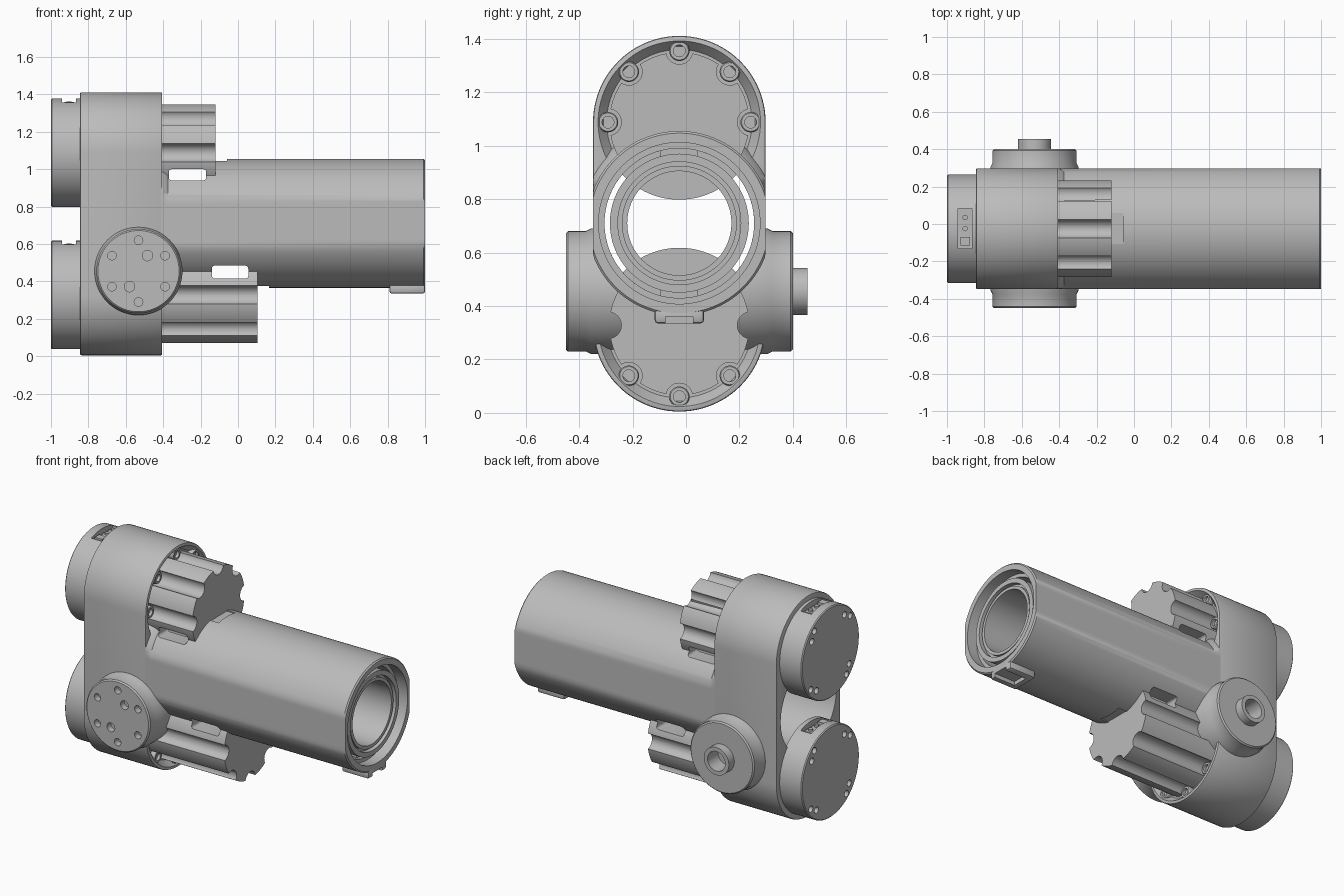
import bpy, bmesh, math
from mathutils import Matrix, Vector

CY = -0.025                      # shared centre plane of the body
LOW, MID, HIGH = 0.328, 0.71, 1.088   # heights of lower motor, barrel, upper motor

cube = bpy.data.objects.get("Cube")
if cube:
    bpy.data.objects.remove(cube, do_unlink=True)

grey = bpy.data.materials.new("plain grey")
grey.use_nodes = True
color = (0.5, 0.5, 0.5, 1)
grey.diffuse_color = color
grey.node_tree.nodes["Principled BSDF"].inputs["Base Color"].default_value = color


def finish(name, bm):
    bmesh.ops.remove_doubles(bm, verts=bm.verts, dist=1e-5)
    bmesh.ops.recalc_face_normals(bm, faces=bm.faces)
    mesh = bpy.data.meshes.new(name)
    bm.to_mesh(mesh)
    bm.free()
    mesh.materials.append(grey)
    obj = bpy.data.objects.new(name, mesh)
    bpy.context.collection.objects.link(obj)
    return obj


def lathe(name, profile, centre, axis="X", ring=False, steps=96, flat=None):
    """Turn (along, radius) points about X or Y; flat clamps the sides."""
    bm = bmesh.new()
    vs = [bm.verts.new((a, 0, r)) for a, r in profile]
    pairs = list(zip(vs, vs[1:])) + ([(vs[-1], vs[0])] if ring else [])
    es = [bm.edges.new(p) for p in pairs]
    bmesh.ops.spin(bm, geom=vs + es, cent=(0, 0, 0), axis=(1, 0, 0),
                   angle=math.tau, steps=steps, use_duplicate=False)
    if flat:
        for v in bm.verts:
            v.co.y = max(-flat, min(flat, v.co.y))
    if axis == "Y":
        bm.transform(Matrix.Rotation(math.pi / 2, 4, "Z"))
    bm.transform(Matrix.Translation(centre))
    return finish(name, bm)


def rod(name, a, b, r, centre, axis="X", steps=96):
    return lathe(name, [(a, 0), (a, r), (b, r), (b, 0)], centre, axis, steps=steps)


def box(name, lo, hi):
    bm = bmesh.new()
    bmesh.ops.create_cube(bm, size=1)
    lo, hi = Vector(lo), Vector(hi)
    for v in bm.verts:
        v.co = [(l + h) / 2 + c * (h - l) for l, h, c in zip(lo, hi, v.co)]
    return finish(name, bm)


def apply(obj, kind, **settings):
    mod = obj.modifiers.new(kind.lower(), kind)
    for key, value in settings.items():
        setattr(mod, key, value)
    bpy.context.view_layer.objects.active = obj
    bpy.ops.object.modifier_apply(modifier=mod.name)


def cut(obj, cutter):
    apply(obj, "BOOLEAN", operation="DIFFERENCE", solver="EXACT", object=cutter)
    bpy.data.objects.remove(cutter, do_unlink=True)


def cut_bore(obj):
    cut(obj, rod("bore_cutter", -0.9, 0.6, 0.28, (0, CY, MID)))


def around(z, radius, degrees):
    a = math.radians(degrees)
    return (0, CY + radius * math.cos(a), z + radius * math.sin(a))


# Housing: upright rounded block with a through bore and two tapered seats
bm = bmesh.new()
outline = []
for z, start in ((HIGH, 0), (LOW, 180)):
    for i in range(49):
        _, y, zz = around(z, 0.323, start + i * 180 / 48)
        outline.append(bm.verts.new((-0.845, y, zz)))
face = bm.faces.new(outline)
new = bmesh.ops.extrude_face_region(bm, geom=[face])["geom"]
bmesh.ops.translate(bm, vec=(0.44, 0, 0),
                    verts=[v for v in new if isinstance(v, bmesh.types.BMVert)])
housing = finish("housing", bm)
apply(housing, "BEVEL", width=0.008, segments=2, limit_method="ANGLE",
      angle_limit=math.radians(60))
for z in (LOW, HIGH):
    cut(housing, lathe("seat_cutter", [(-0.445, 0), (-0.445, 0.272), (-0.4, 0.308), (-0.4, 0)],
                       (0, CY, z)))
cut_bore(housing)

# Barrel: hollow tube with flattened sides, flared root and stepped mouth
barrel = lathe("barrel", [(-0.44, 0.28), (-0.44, 0.375), (-0.4, 0.365), (-0.375, 0.345),
                          (0.992, 0.345), (1, 0.337), (1, 0.302), (0.93, 0.302), (0.93, 0.28)],
               (0, CY, MID), ring=True, steps=128, flat=0.3225)
cut(barrel, box("notch_cutter", (-0.2, -0.108, 1.04), (-0.06, 0.058, 1.2)))
cut(barrel, box("notch_cutter", (0, -0.108, 0.2), (0.165, 0.058, 0.38)))

# Inner sleeve with grooves, held by small lugs
lathe("inner_sleeve", [(0.5, 0.195), (0.96, 0.195), (0.96, 0.215), (0.94, 0.215), (0.94, 0.23),
                       (0.97, 0.23), (0.97, 0.26), (0.5, 0.26)], (0, CY, MID), ring=True)
for side in (-1, 1):
    z = MID + side * 0.27
    box("sleeve_lug", (0.7, CY - 0.07, z - 0.025), (0.9, CY + 0.07, z + 0.025))

# Foot under the barrel mouth with an open groove
foot = box("foot", (0.81, -0.117, 0.335), (1, 0.067, 0.39))
apply(foot, "BEVEL", width=0.012, segments=2, limit_method="ANGLE")
cut(foot, box("groove_cutter", (0.85, -0.076, 0.3), (1.1, 0.026, 0.36)))

# Motors: fluted body, end cap, screw bosses
for label, z, end, first in (("upper", HIGH, -0.12, 0), ("lower", LOW, 0.105, 180)):
    motor = rod(label + "_motor", -0.5, end, 0.262, (0, CY, z))
    for i in range(8):
        cut(motor, rod("flute_cutter", -0.6, 0.3, 0.05, around(z, 0.267, i * 45), steps=32))
    cut_bore(motor)
    if label == "upper":
        slot = (-0.37, -0.17, 0.94, 1.0)
    else:
        slot = (-0.14, 0.055, 0.415, 0.485)
    for part in (motor, barrel):
        cutter = box("slot_cutter", (slot[0], -0.6, slot[2]), (slot[1], 0.6, slot[3]))
        apply(cutter, "BEVEL", width=0.016, segments=3)
        cut(part, cutter)

    for i in range(5):
        lathe(label + "_screw", [(-0.46, 0), (-0.46, 0.038), (-0.418, 0.038), (-0.412, 0.034),
                                 (-0.412, 0.022), (-0.43, 0.022), (-0.43, 0)],
              around(z, 0.267, first + i * 45), steps=32)

    cap = lathe(label + "_cap", [(-1, 0), (-1, 0.284), (-0.994, 0.29), (-0.835, 0.29),
                                 (-0.835, 0)], (0, CY, z))
    top = z + 0.29
    cut(cap, box("panel_cutter", (-0.94, CY - 0.107, top - 0.035), (-0.865, CY + 0.107, top + 0.1)))
    for i in range(4):
        for radius, turn in ((0.255, 51), (0.235, 37)):
            cut(cap, rod("hole_cutter", -1.1, -0.975, 0.02, around(z, radius, i * 90 + turn), steps=24))

    # Connector sunk in the top of the cap
    box(label + "_connector", (-0.928, CY - 0.09, top - 0.04), (-0.878, CY - 0.045, top - 0.018))
    box(label + "_connector_plate", (-0.928, CY - 0.03, top - 0.04), (-0.878, CY + 0.09, top - 0.027))
    for dy in (0, 0.06):
        pin = rod(label + "_connector_pin", 0, 0.02, 0.014, (0, 0, 0), steps=24)
        pin.matrix_world = (Matrix.Translation((-0.903, CY + dy, top - 0.035))
                            @ Matrix.Rotation(-math.pi / 2, 4, "Y"))

# Side mounts: drilled disc in front, hollow shaft behind
hub = (-0.532, 0, 0.455)
front_mount = lathe("front_mount", [(-0.45, 0), (-0.45, 0.217), (-0.442, 0.225), (-0.375, 0.225),
                                    (-0.355, 0.235), (-0.2, 0.235), (-0.2, 0)], hub, "Y")
for dx, dz in ((0, 0.165), (0, -0.165), (-0.142, 0.083), (0.142, 0.083), (0.048, 0.083),
               (-0.142, -0.083), (0.142, -0.083), (-0.048, -0.083)):
    size = 0.028 if abs(dx) == 0.048 else 0.023
    cut(front_mount, rod("drill_cutter", -0.5, -0.41, size,
                         (hub[0] + dx, 0, hub[2] + dz), "Y", steps=24))
cut_bore(front_mount)
back_mount = lathe("back_mount", [(0.15, 0), (0.15, 0.235), (0.305, 0.235), (0.325, 0.225),
                                  (0.392, 0.225), (0.4, 0.217), (0.4, 0.088), (0.455, 0.088),
                                  (0.455, 0.062), (0.35, 0.062), (0.35, 0)], hub, "Y")
cut_bore(back_mount)

# Smooth the round surfaces, keep the edges sharp
bpy.ops.object.select_all(action="DESELECT")
for obj in bpy.context.collection.objects:
    if obj.type == "MESH" and grey.name in obj.data.materials:
        obj.select_set(True)
        bpy.context.view_layer.objects.active = obj
bpy.ops.object.shade_smooth_by_angle(angle=math.radians(30))
